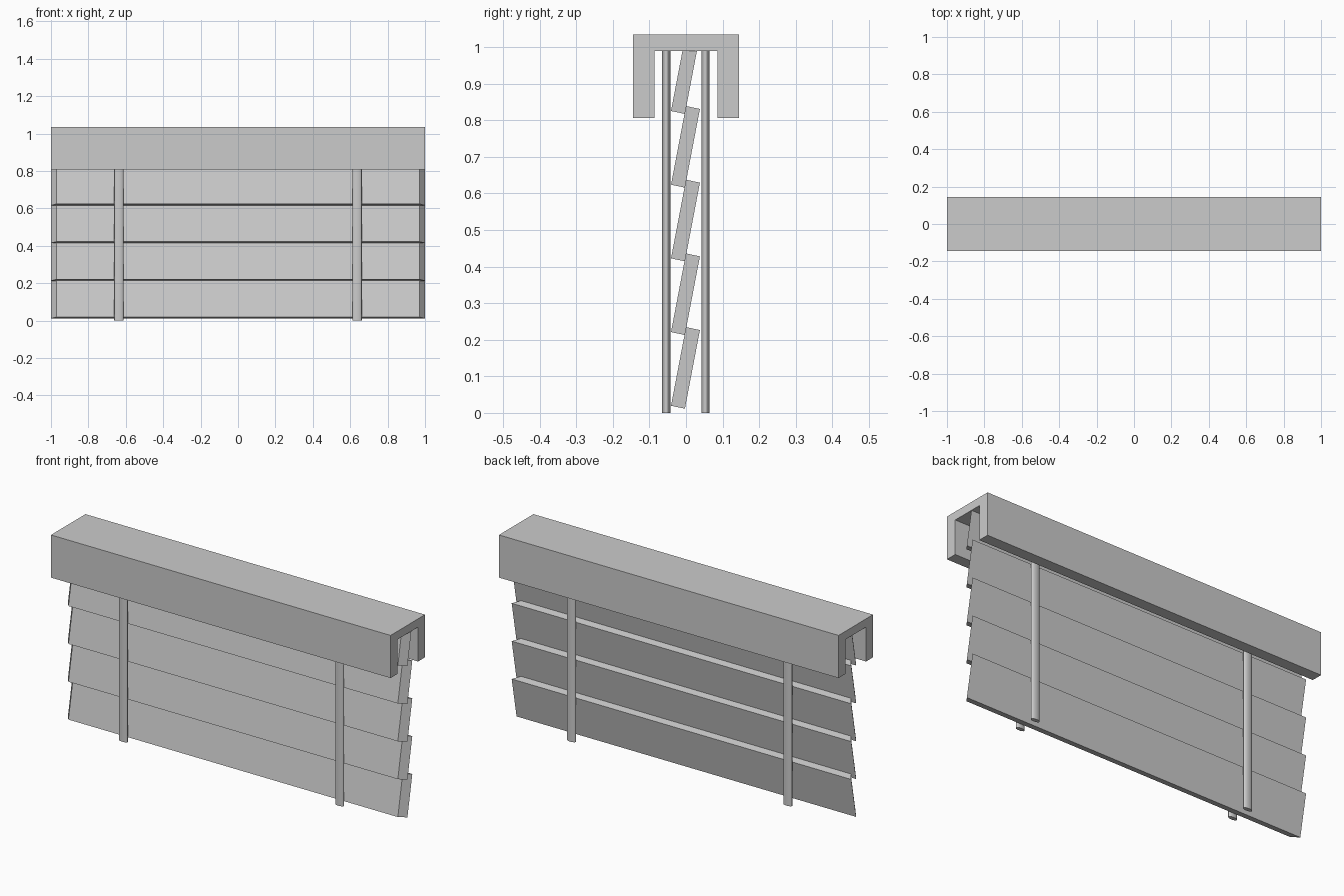
import bpy, bmesh, math

cube = bpy.data.objects.get("Cube")
if cube:
    bpy.data.objects.remove(cube, do_unlink=True)

grey = bpy.data.materials.new("light grey")
grey.use_nodes = True
colour = (0.6, 0.6, 0.6, 1)
grey.diffuse_color = colour
grey.node_tree.nodes["Principled BSDF"].inputs["Base Color"].default_value = colour

RAIL_CEILING = 0.99


def add_object(name, bm):
    bmesh.ops.recalc_face_normals(bm, faces=bm.faces)
    mesh = bpy.data.meshes.new(name)
    bm.to_mesh(mesh)
    bm.free()
    mesh.materials.append(grey)
    obj = bpy.data.objects.new(name, mesh)
    bpy.context.collection.objects.link(obj)
    return obj


def extrude_x(name, section, clip=None):
    """Join a section of (y, z, half length) points across x."""
    bm = bmesh.new()
    left = [bm.verts.new((h, y, z)) for y, z, h in section]
    right = [bm.verts.new((-h, y, z)) for y, z, h in section]
    bm.faces.new(left)
    bm.faces.new(right[::-1])
    for i in range(len(section)):
        j = (i + 1) % len(section)
        bm.faces.new((left[i], right[i], right[j], left[j]))
    if clip is not None:
        geom = bm.verts[:] + bm.edges[:] + bm.faces[:]
        bmesh.ops.bisect_plane(bm, geom=geom, plane_co=(0, 0, clip),
                               plane_no=(0, 0, 1), clear_outer=True)
        bmesh.ops.holes_fill(bm, edges=[e for e in bm.edges if e.is_boundary])
    return add_object(name, bm)


# Head rail: an upside-down channel
outer, inner, low, top = 0.145, 0.086, 0.807, 1.034
profile = [(-outer, low), (-outer, top), (outer, top), (outer, low),
           (inner, low), (inner, RAIL_CEILING), (-inner, RAIL_CEILING), (-inner, low)]
extrude_x("head_rail", [(y, z, 1) for y, z in profile])

# Tilted slats with slanted ends; the top one is cut by the rail
for i in range(5):
    z = 0.0195 + i * 0.2015
    section = [(-0.041, z, 0.97), (-0.003, z - 0.008, 1),
               (0.038, z + 0.207, 1), (0, z + 0.215, 0.97)]
    extrude_x(f"slat_{i + 1}", section, RAIL_CEILING if i == 4 else None)

# Rounded flat ladder tapes in front of and behind the slats
for side, x in (("left", 0.637), ("right", -0.637)):
    for place, y in (("front", -0.054), ("back", 0.053)):
        bm = bmesh.new()
        bmesh.ops.create_cone(bm, cap_ends=True, segments=24, radius1=1,
                              radius2=1, depth=RAIL_CEILING)
        bmesh.ops.scale(bm, vec=(0.025, 0.011, 1), verts=bm.verts)
        bmesh.ops.translate(bm, vec=(x, y, RAIL_CEILING / 2), verts=bm.verts)
        tape = add_object(f"{place}_tape_{side}", bm)
        bpy.ops.object.select_all(action="DESELECT")
        tape.select_set(True)
        bpy.context.view_layer.objects.active = tape
        bpy.ops.object.shade_smooth_by_angle(angle=math.radians(50))
